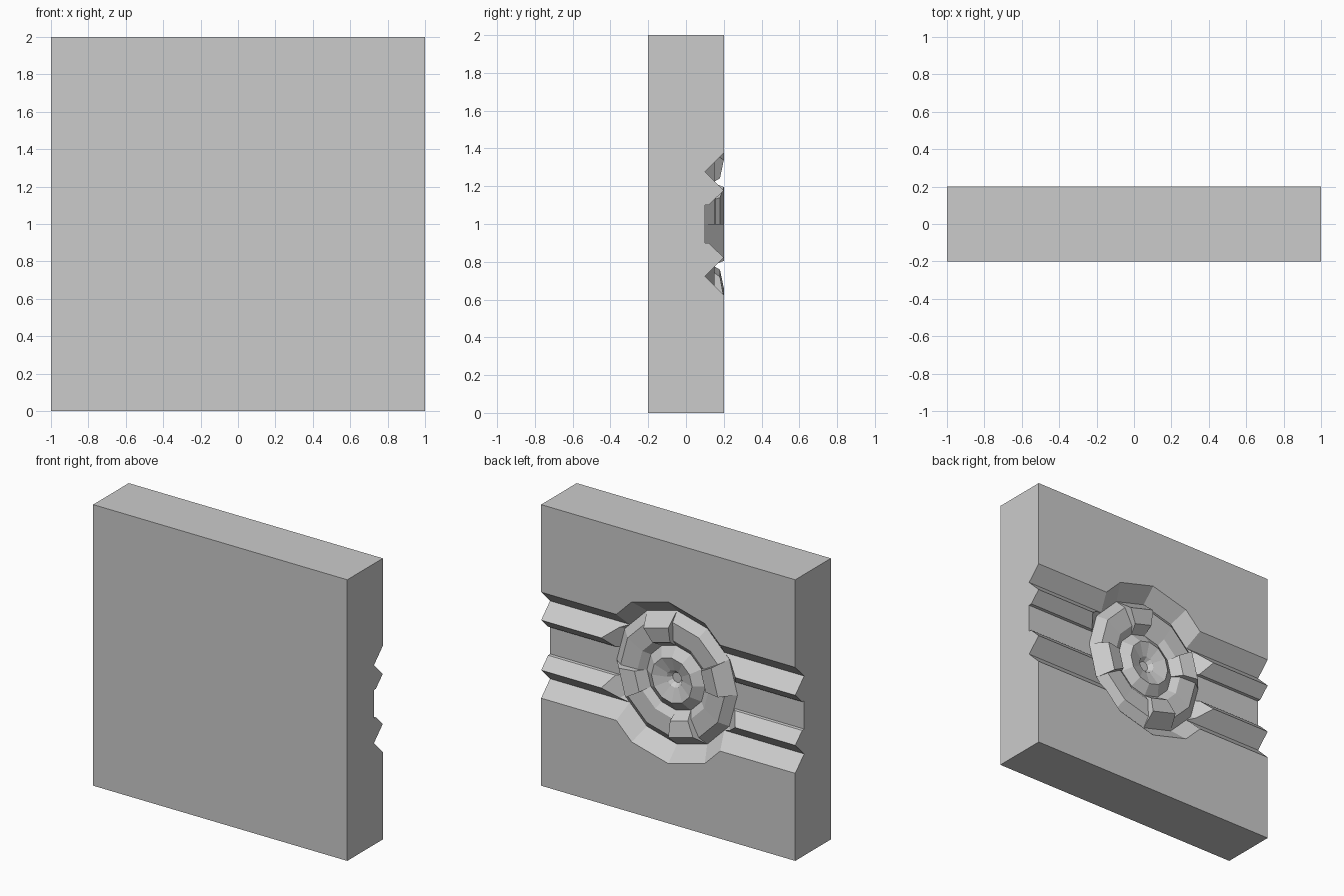
import bpy, bmesh
from math import cos, sin, radians

if "Cube" in bpy.data.objects:
    bpy.data.objects.remove(bpy.data.objects["Cube"])

SIDES = 12


def finish(name, bm):
    bmesh.ops.remove_doubles(bm, verts=bm.verts, dist=0.0001)
    bmesh.ops.recalc_face_normals(bm, faces=bm.faces)
    mesh = bpy.data.meshes.new(name)
    bm.to_mesh(mesh)
    bm.free()
    obj = bpy.data.objects.new(name, mesh)
    bpy.context.collection.objects.link(obj)
    return obj


def ring_point(r, y, i):
    a = radians(360 / SIDES * i)
    return (r * cos(a), y, 1 + r * sin(a))


def sector(bm, profile, i):
    # one flat-faced slice of a shape turned around the y axis
    for (r0, y0), (r1, y1) in zip(profile, profile[1:]):
        pts = [ring_point(r0, y0, i), ring_point(r0, y0, i + 1)]
        pts += [ring_point(r1, y1, i + 1), ring_point(r1, y1, i)]
        pts = list(dict.fromkeys(tuple(round(c, 5) + 0.0 for c in p) for p in pts))
        if len(pts) > 2:
            bm.faces.new([bm.verts.new(p) for p in pts])


# wall panel with a horizontal grooved band across the back
half = [(0.2, 0.377), (0.1, 0.277), (0.2, 0.178), (0.122, 0.102), (0.1, 0.1)]
section = [(-0.2, 0), (-0.2, 2)]
section += [(0.2, 2)] + [(y, 1 + d) for y, d in half]
section += [(y, 1 - d) for y, d in reversed(half)] + [(0.2, 0)]
bm = bmesh.new()
face = bm.faces.new([bm.verts.new((-1, y, z)) for y, z in section])
ext = bmesh.ops.extrude_face_region(bm, geom=[face])
moved = [g for g in ext["geom"] if isinstance(g, bmesh.types.BMVert)]
bmesh.ops.translate(bm, verts=moved, vec=(2, 0, 0))
panel = finish("wall_panel", bm)

# round recess with a sloped rim
bm = bmesh.new()
for i in range(SIDES):
    sector(bm, [(0, 0.3), (0.675, 0.3), (0.475, 0.1), (0.46, 0.08), (0, 0.08)], i)
cutter = finish("recess_cutter", bm)
cutter.hide_render = True
mod = panel.modifiers.new("recess", "BOOLEAN")
mod.operation = "DIFFERENCE"
mod.solver = "EXACT"
mod.object = cutter
bpy.context.view_layer.objects.active = panel
bpy.ops.object.modifier_apply(modifier=mod.name)
bpy.data.objects.remove(cutter)

# rosette ring: one raised block in every three sectors
low = [(0.475, 0.1), (0.41, 0.15), (0.28, 0.145), (0.23, 0.11)]
high = [(0.475, 0.1), (0.39, 0.2), (0.28, 0.18), (0.23, 0.11)]
bm = bmesh.new()
for i in range(SIDES):
    raised = i % 3 == 2
    sector(bm, high if raised else low, i)
    if raised:
        for k in (i, i + 1):
            outline = high + low[2:0:-1]
            bm.faces.new([bm.verts.new(ring_point(r, y, k)) for r, y in outline])
    # dished hub in the middle
    sector(bm, [(0.23, 0.11), (0.16, 0.16), (0.06, 0.13), (0.035, 0.1), (0, 0.1)], i)
finish("rosette", bm)
